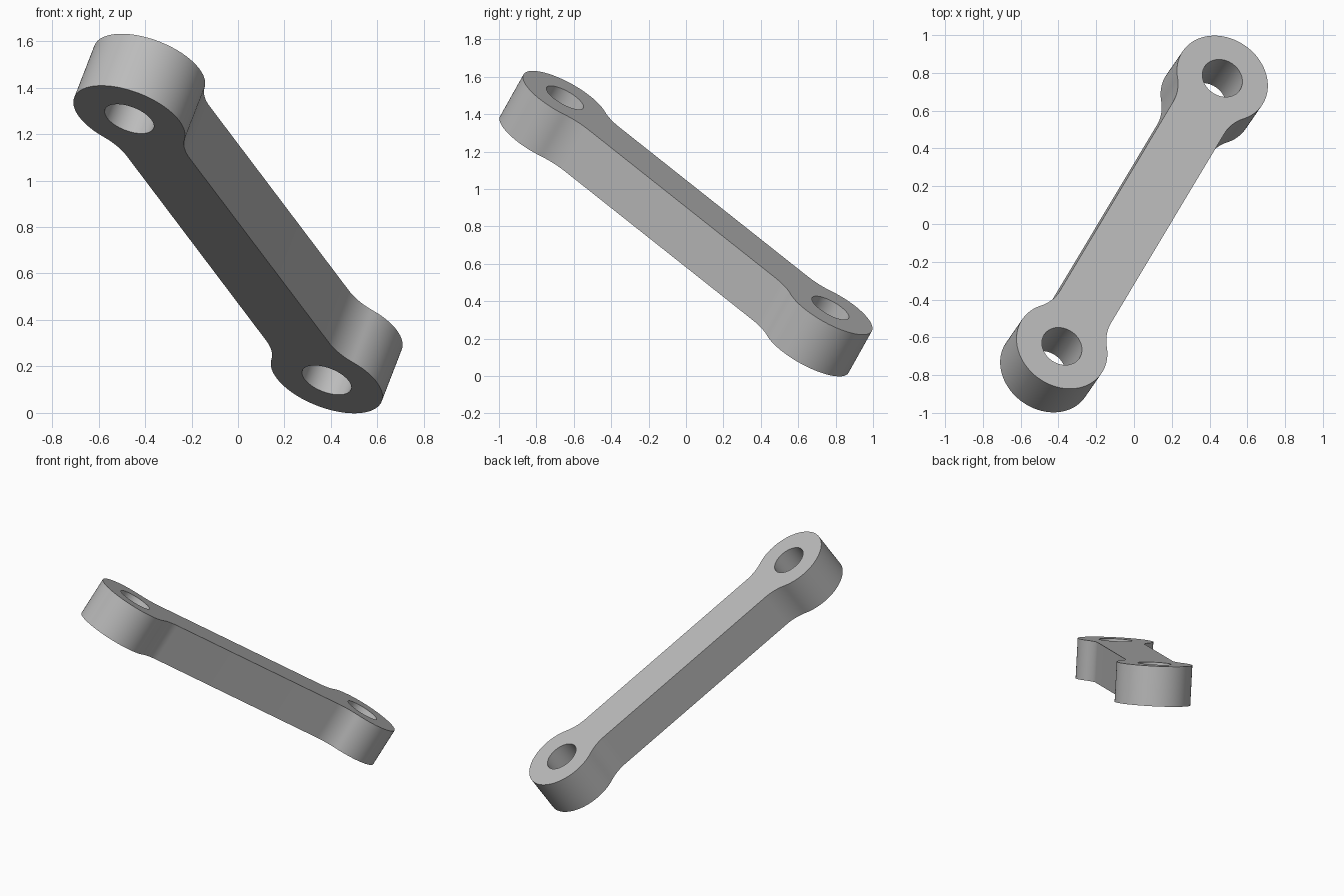
import bpy
import bmesh
from math import acos, cos, sin, pi, sqrt
from mathutils import Matrix, Vector

cube = bpy.data.objects.get("Cube")
if cube:
    bpy.data.objects.remove(cube, do_unlink=True)

HALF_LENGTH = 1.0     # centre to each bore
EYE_R = 0.254         # rounded end
BORE_R = 0.112
HALF_WIDTH = 0.16     # straight bar
THICK = 0.27
FILLET_R = 0.25


def arc(cx, cy, r, start, end, steps):
    return [Vector((cx + r * cos(start + (end - start) * i / steps),
                    cy + r * sin(start + (end - start) * i / steps), 0))
            for i in range(steps + 1)]


def link_outline():
    # Fillet circle touches both the bar edge and the rounded end
    fy = HALF_WIDTH + FILLET_R
    reach = EYE_R + FILLET_R
    fx = HALF_LENGTH - sqrt(reach ** 2 - fy ** 2)
    touch = pi - acos((HALF_LENGTH - fx) / reach)
    lower = arc(fx, -fy, FILLET_R, pi / 2, pi - touch, 12)
    eye = arc(HALF_LENGTH, 0, EYE_R, -touch, touch, 72)
    upper = [Vector((v.x, -v.y, 0)) for v in reversed(lower)]
    end = lower + eye[1:-1] + upper
    return end + [-v for v in end]


# Grey metal
steel = bpy.data.materials.new("grey_metal")
steel.use_nodes = True
grey = (0.5, 0.5, 0.5, 1)
steel.diffuse_color = grey
steel.node_tree.nodes["Principled BSDF"].inputs["Base Color"].default_value = grey

# Solid link, extruded from its outline
bm = bmesh.new()
face = bm.faces.new([bm.verts.new(v - Vector((0, 0, THICK / 2))) for v in link_outline()])
top = bmesh.ops.extrude_face_region(bm, geom=[face])["geom"]
bmesh.ops.translate(bm, vec=(0, 0, THICK),
                    verts=[v for v in top if isinstance(v, bmesh.types.BMVert)])
bmesh.ops.recalc_face_normals(bm, faces=bm.faces)
mesh = bpy.data.meshes.new("connecting_link")
bm.to_mesh(mesh)
bm.free()
mesh.materials.append(steel)
link = bpy.data.objects.new("connecting_link", mesh)
bpy.context.collection.objects.link(link)

# Bore through each end
for side in (-1, 1):
    bpy.ops.mesh.primitive_cylinder_add(vertices=64, radius=BORE_R, depth=THICK * 2,
                                        location=(side * HALF_LENGTH, 0, 0))
    cutter = bpy.context.object
    cutter.name = "bore_cutter"
    cutter.hide_render = True
    cutter.data.materials.append(steel)
    bore = link.modifiers.new("bore", "BOOLEAN")
    bore.operation = "DIFFERENCE"
    bore.solver = "EXACT"
    bore.object = cutter
    bpy.ops.object.select_all(action="DESELECT")
    link.select_set(True)
    bpy.context.view_layer.objects.active = link
    bpy.ops.object.modifier_apply(modifier=bore.name)
    bpy.data.objects.remove(cutter, do_unlink=True)

bpy.ops.object.shade_smooth_by_angle(angle=pi / 6)

# Tilt the link into place
along = Vector((0.425, 0.71, -0.5625)).normalized()
normal = Vector((0.32, 0.462, 0.827))
normal = (normal - along * normal.dot(along)).normalized()
across = normal.cross(along)
tilt = Matrix((along, across, normal)).transposed().to_4x4()
link.matrix_world = Matrix.Translation((0, 0, 0.815)) @ tilt
